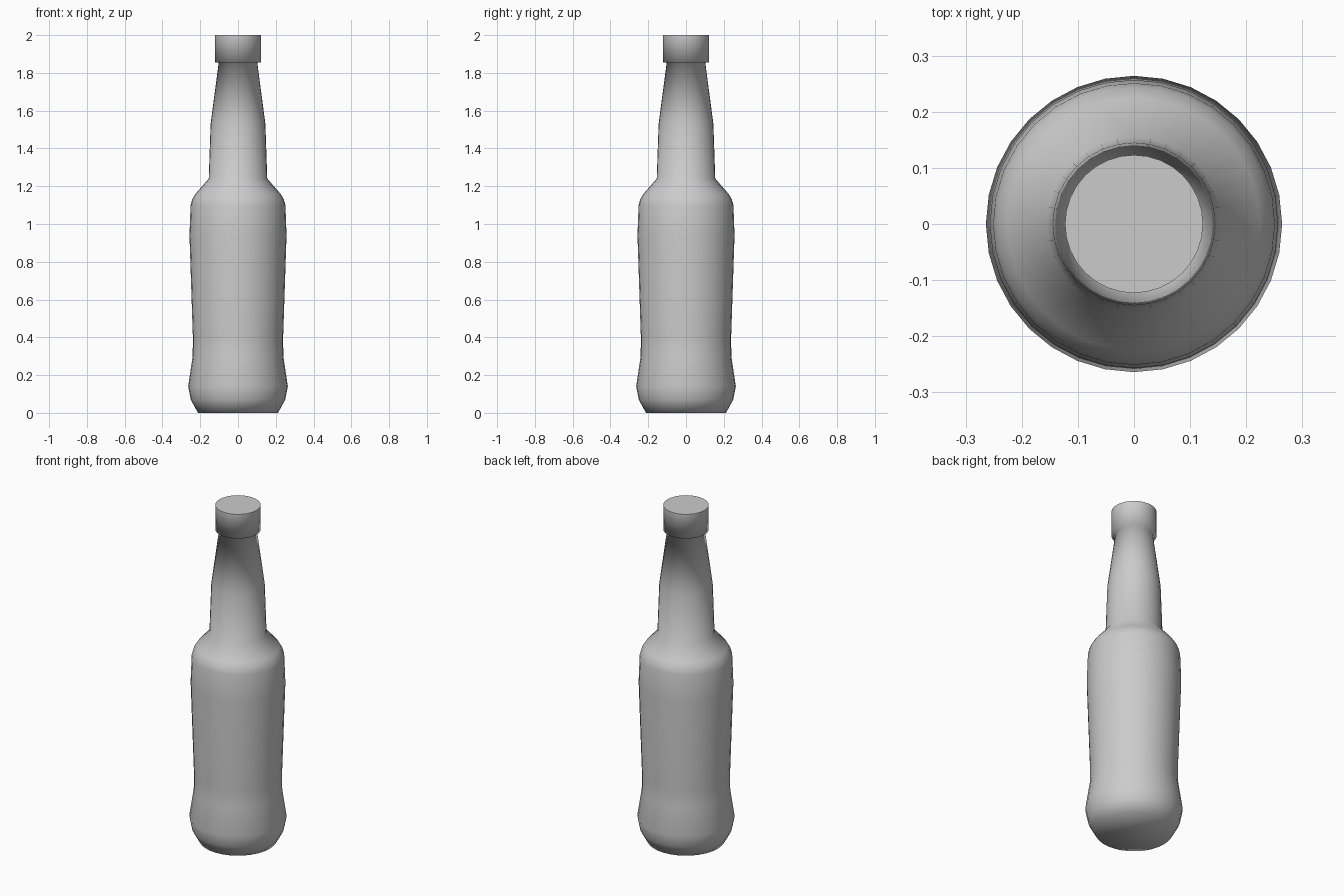
import bpy, bmesh, math

cube = bpy.data.objects.get("Cube")
if cube:
    bpy.data.objects.remove(cube, do_unlink=True)

SIDES = 32

grey = bpy.data.materials.new("plain_grey")
grey.use_nodes = True
colour = (0.6, 0.6, 0.6, 1)
grey.diffuse_color = colour
grey.node_tree.nodes["Principled BSDF"].inputs["Base Color"].default_value = colour


def lathe(name, profile):
    """Turn (radius, height) points around z, closing both ends."""
    bm = bmesh.new()
    rings = []
    for radius, height in profile:
        angles = [2 * math.pi * i / SIDES for i in range(SIDES)]
        rings.append([bm.verts.new((radius * math.cos(a), radius * math.sin(a), height))
                      for a in angles])
    for low, high in zip(rings, rings[1:]):
        for i in range(SIDES):
            j = (i + 1) % SIDES
            bm.faces.new((low[i], low[j], high[j], high[i]))
    bm.faces.new(rings[0][::-1])
    top = bm.faces.new(rings[-1])
    for face in bm.faces:
        face.smooth = True
    # Crisp flat top
    top.smooth = False
    for edge in top.edges:
        edge.smooth = False
    mesh = bpy.data.meshes.new(name)
    bm.to_mesh(mesh)
    bm.free()
    mesh.materials.append(grey)
    obj = bpy.data.objects.new(name, mesh)
    bpy.context.collection.objects.link(obj)
    return obj


# Base, waist, shoulder, neck, then the cap with its ledge
lathe("bottle", [
    (0.212, 0), (0.25, 0.07), (0.264, 0.14), (0.24, 0.3), (0.239, 0.4),
    (0.257, 0.94), (0.251, 1.1), (0.243, 1.13), (0.225, 1.16),
    (0.155, 1.24), (0.145, 1.53), (0.102, 1.855),
    (0.123, 1.855), (0.123, 2),
])
